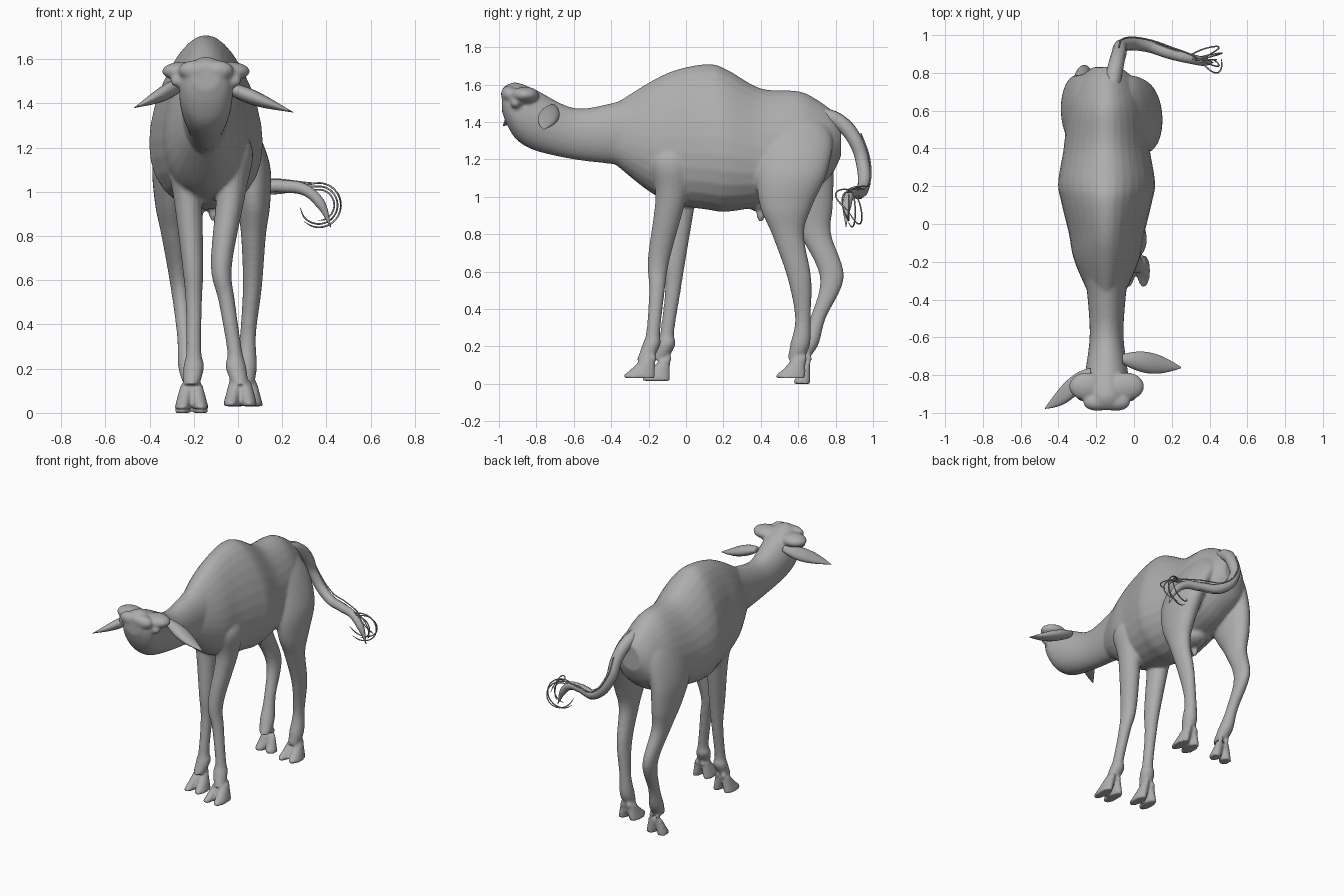
import bpy
import bmesh
import math
from mathutils import Vector, Matrix

cube = bpy.data.objects.get("Cube")
if cube:
    bpy.data.objects.remove(cube, do_unlink=True)

grey = bpy.data.materials.new("plain_grey")
grey.use_nodes = True
colour = (.42, .42, .42, 1)
grey.diffuse_color = colour
grey.node_tree.nodes["Principled BSDF"].inputs["Base Color"].default_value = colour

# The spine runs along this line
middle = -.145


def smooth_rows(rows, steps=6):
    """Catmull-Rom interpolation through the cross-section rows."""
    out = []
    last = len(rows) - 1
    for i in range(last):
        group = (rows[max(i - 1, 0)], rows[i], rows[i + 1], rows[min(i + 2, last)])
        for s in range(steps):
            t = s / steps
            row = []
            for before, start, end, after in zip(*group):
                slope_in = (end - before) / 2
                slope_out = (after - start) / 2
                bend = end - start - slope_in
                twist = slope_out - slope_in - 2 * bend
                row.append(start + t * (slope_in + t * (bend - (1 - t) * twist)))
            out.append(row)
    out.append(list(rows[last]))
    return out


def loft(bm, rows, axis, taper=0, segments=28):
    """Skin elliptical rings; every row is x, y, z and two radii across the axis."""
    u, v = [i for i in range(3) if "xyz"[i] != axis]
    rings = []
    for row in smooth_rows(rows):
        ring = []
        for k in range(segments):
            angle = math.tau * k / segments
            point = Vector(row[:3])
            point[u] += row[3] * math.cos(angle) * (1 - taper * math.sin(angle))
            point[v] += row[4] * math.sin(angle)
            ring.append(bm.verts.new(point))
        rings.append(ring)
    for low, high in zip(rings, rings[1:]):
        for k in range(segments):
            n = (k + 1) % segments
            bm.faces.new((low[k], low[n], high[n], high[k]))
    bm.faces.new(rings[0][::-1])
    bm.faces.new(rings[-1])


def blob(bm, centre, radii):
    matrix = Matrix.Translation(centre) @ Matrix.Diagonal((*radii, 1))
    bmesh.ops.create_uvsphere(bm, u_segments=20, v_segments=14, radius=1, matrix=matrix)


def blob_pair(bm, centre, spread, radii):
    """Two blobs placed evenly to the left and right of a centre."""
    for side in (-spread, spread):
        blob(bm, Vector(centre) + Vector((side, 0, 0)), radii)


def trunk(bm, profile, taper=0):
    """Loft along the spine; rows give y, underside, topline and half width."""
    rows = [(middle, y, (low + top) / 2, width, (top - low) / 2)
            for y, low, top, width in profile]
    loft(bm, rows, "y", taper)


def leg(bm, shape, path, sole, reach):
    """Loft a limb whose shape gives z and radii and whose path gives x and y."""
    loft(bm, [(x, y, z, rx, ry) for (z, rx, ry), (x, y) in zip(shape, path)], "z")
    x, y = path[-1]
    # Cloven hoof: two sloping wedges with dewclaws behind
    for side in (-1, 1):
        wedge = [(x + side * (.043 - .2 * rise), y + .055 - reach * size, sole + rise,
                  .036 - .06 * rise, reach * size)
                 for rise, size in ((.11, .4), (.05, .75), (.015, 1), (0, .95))]
        loft(bm, wedge, "z")
    blob_pair(bm, (x, y + .045, .135), .025, (.016, .018, .024))


def finish(bm, name):
    bmesh.ops.recalc_face_normals(bm, faces=bm.faces)
    for face in bm.faces:
        face.smooth = True
    mesh = bpy.data.meshes.new(name)
    bm.to_mesh(mesh)
    bm.free()
    mesh.materials.append(grey)
    obj = bpy.data.objects.new(name, mesh)
    bpy.context.collection.objects.link(obj)
    return obj


def ear(name, base, tip, width):
    """Leaf-shaped ear, broad in the middle and pointed at the tip."""
    bm = bmesh.new()
    rows = []
    count = 8
    for k in range(count + 1):
        t = k / count
        point = Vector(base).lerp(Vector(tip), t)
        leaf = width * math.sin(math.pi * (.15 + .83 * t))
        rows.append((*point, leaf, leaf * (.8 - .4 * t)))
    loft(bm, rows, "x", segments=20)
    finish(bm, name)


def tube(name, points, radii, resolution=6):
    """Round tube running smoothly through points."""
    data = bpy.data.curves.new(name, "CURVE")
    data.dimensions = "3D"
    data.bevel_depth = 1
    data.bevel_resolution = 3
    data.resolution_u = resolution
    data.use_fill_caps = True
    spline = data.splines.new("BEZIER")
    spline.bezier_points.add(len(points) - 1)
    for knot, co, radius in zip(spline.bezier_points, points, radii):
        knot.co = co
        knot.radius = radius
        knot.handle_left_type = knot.handle_right_type = "AUTO"
    data.materials.append(grey)
    obj = bpy.data.objects.new(name, data)
    bpy.context.collection.objects.link(obj)


skin = bmesh.new()

# Torso with the hump over the shoulders
torso = [(-.42, 1.21, 1.47, .07), (-.2, 1.03, 1.61, .165), (-.05, .96, 1.68, .195),
         (.12, .93, 1.71, .235), (.22, .92, 1.68, .25), (.4, .95, 1.58, .222),
         (.6, 1, 1.565, .2), (.7, 1.05, 1.52, .17), (.78, 1.12, 1.46, .13),
         (.83, 1.22, 1.4, .07)]
trunk(skin, torso, taper=.24)

# Head and neck
head = [(-.985, 1.46, 1.575, .06), (-.955, 1.38, 1.6, .1), (-.9, 1.3, 1.61, .12),
        (-.8, 1.245, 1.57, .115), (-.6, 1.2, 1.475, .09), (-.4, 1.175, 1.5, .1),
        (-.25, 1.15, 1.55, .12)]
trunk(skin, head)

# Brows, poll lumps and eyes
blob_pair(skin, (middle, -.86, 1.545), .105, (.095, .075, .043))
blob_pair(skin, (middle, -.945, 1.55), .05, (.075, .045, .045))
blob_pair(skin, (middle, -.91, 1.502), .125, (.035, .03, .028))

# Front legs
front = [(1.36, .03, .05), (1.2, .08, .11), (1, .066, .083), (.67, .048, .059),
         (.5, .037, .042), (.28, .034, .037), (.21, .047, .048), (.13, .037, .042)]
leg(skin, front, [(-.07, -.06), (-.015, -.08), (-.03, -.08), (-.075, -.145),
                  (-.05, -.155), (-.015, -.175), (-.01, -.185), (.01, -.22)], .03, .085)
leg(skin, front, [(-.2, -.04), (-.255, -.04), (-.23, -.03), (-.205, -.06),
                  (-.2, -.07), (-.2, -.1), (-.2, -.105), (-.21, -.14)], .015, .075)

# Hind legs, the right one stepping on its toes
hind = [(1.48, .03, .06), (1.33, .09, .19), (1.13, .09, .19), (.95, .076, .14),
        (.8, .056, .086), (.57, .043, .064), (.35, .036, .042), (.21, .046, .053),
        (.13, .037, .042)]
leg(skin, hind, [(-.08, .6), (-.03, .59), (.053, .565), (.07, .535), (.07, .545),
                 (.065, .605), (.045, .625), (.04, .61), (.035, .585)], .03, .08)
leg(skin, hind, [(-.2, .6), (-.24, .59), (-.295, .6), (-.3, .645), (-.29, .69),
                 (-.262, .78), (-.24, .705), (-.225, .655), (-.21, .61)], 0, .045)

# Udder
blob(skin, (middle, .42, .97), (.09, .1, .055))
blob_pair(skin, (middle, .4, .91), .035, (.023, .023, .045))

# Weld everything into one smooth skin
body = finish(skin, "body_and_legs")
weld = body.modifiers.new("weld", "REMESH")
weld.mode = "VOXEL"
weld.voxel_size = .01
weld.use_smooth_shade = True
relax = body.modifiers.new("relax", "SMOOTH")
relax.factor = .5
relax.iterations = 5

ear("left_ear", (-.06, -.715, 1.475), (.25, -.76, 1.36), .056)
ear("right_ear", (-.23, -.79, 1.5), (-.47, -.975, 1.38), .06)

# Tail swinging out to the left, thinning towards a pointed tip
tail = [(-.12, .72, 1.44), (-.1, .82, 1.4), (-.08, .9, 1.31), (-.06, .945, 1.18),
        (.06, .945, 1.04), (.2, .9, 1.025), (.3, .875, 1.01), (.37, .86, .95),
        (.42, .855, .84)]
radii = [.045 - .003 * k for k in range(len(tail))]
radii[-1] = .002
tube("tail", tail, radii, 10)

# Fine hairs following the tail and curling round its tip
for k in range(5):
    swing = k / 2 - 1
    points = [Vector(p) + Vector((0, .035 - .01 * k, .03 * math.cos(k)))
              for p in tail[2:6]]
    size = .1 - .015 * (k % 3)
    for s in range(9):
        angle = math.radians(100 - s * (14 + 5 * k))
        points.append(Vector((.365 + size * math.cos(angle),
                              .87 + .07 * swing * math.sin(s / 2.5),
                              .94 + size * math.sin(angle))))
    thickness = [.004] * len(points)
    thickness[-1] = .001
    tube("tail_hair_%d" % (k + 1), points, thickness)
